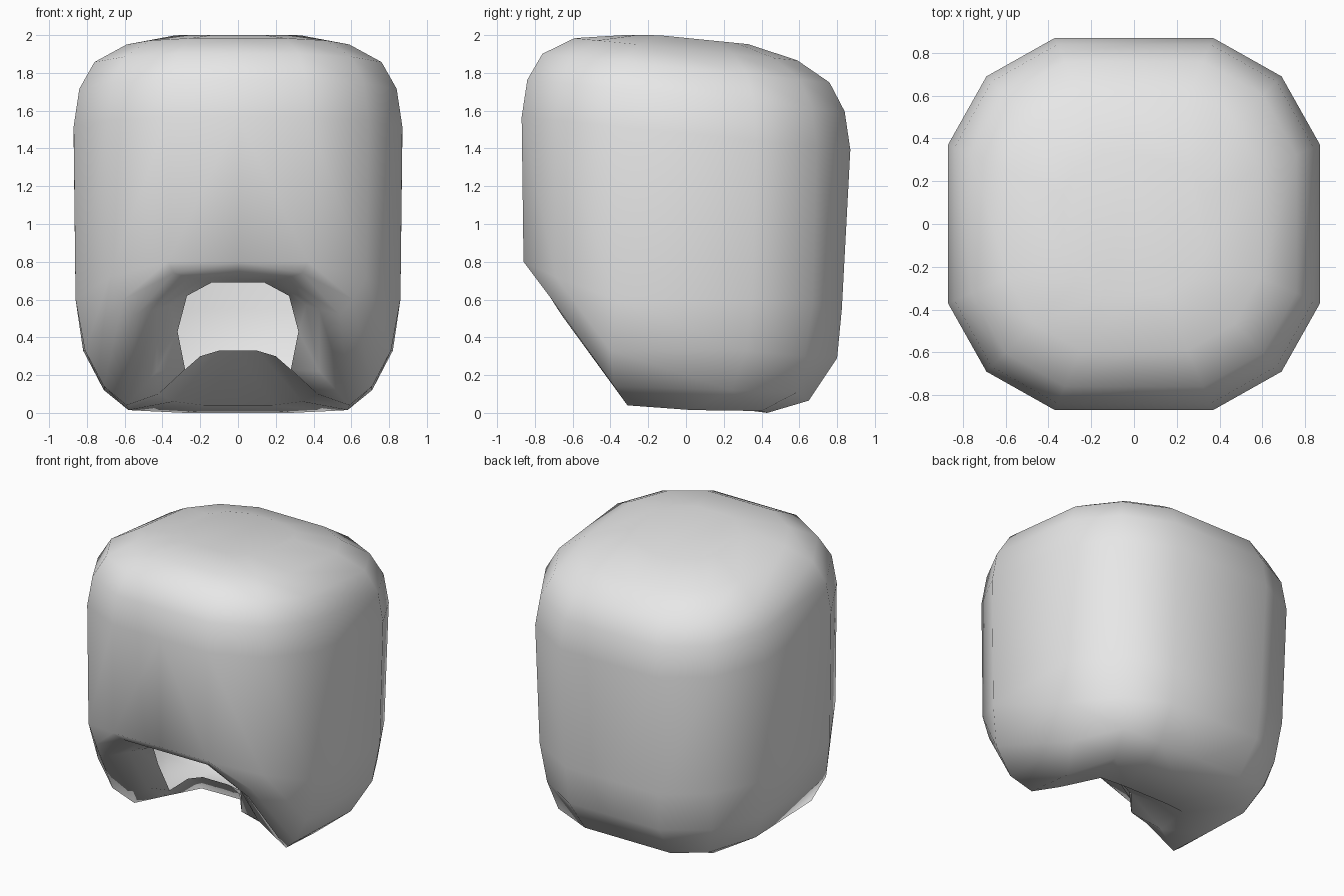
import bpy
import bmesh

if "Cube" in bpy.data.objects:
    bpy.data.objects.remove(bpy.data.objects["Cube"], do_unlink=True)

# One plain grey
grey = bpy.data.materials.new("light_grey")
grey.diffuse_color = (0.8, 0.8, 0.8, 1)
grey.use_nodes = True
grey.node_tree.nodes["Principled BSDF"].inputs["Base Color"].default_value = (0.8, 0.8, 0.8, 1)

# Left half of the twelve-sided plan, from front centre to back centre
PLAN = [(0, -.87), (.37, -.87), (.69, -.69), (.87, -.37),
        (.87, .37), (.69, .69), (.37, .87), (0, .87)]

# Rounded crown: radius and height of each ring, leaning down to the back
CROWN = [(.33, 1.985), (.59, 1.925), (.76, 1.825), (.84, 1.68), (.87, 1.48)]
rows = [[(x * r / .87, y * r / .87, min(2.0, z - .1 * y * r / .87)) for x, y in PLAN]
        for r, z in CROWN]

# Lower wall, underside and the recess that folds in to the opening
rows += [
    [(0, -.86, .80), (.37, -.86, .80), (.68, -.69, .72), (.86, -.37, .60),
     (.86, .35, .60), (.67, .67, .58), (.36, .825, .55), (0, .825, .55)],
    [(0, -.80, .74), (.34, -.80, .74), (.61, -.71, .60), (.81, -.40, .33),
     (.82, .32, .33), (.64, .63, .30), (.35, .80, .29), (0, .80, .29)],
    [(0, -.74, .715), (.26, -.74, .715), (.54, -.66, .52), (.71, -.38, .14),
     (.71, .24, .12), (.58, .59, .11), (.33, .65, .065), (0, .65, .065)],
    [(0, -.69, .70), (.20, -.69, .70), (.43, -.60, .55), (.59, -.31, .04),
     (.58, .03, .015), (.49, .40, .01), (.28, .43, .0), (0, .43, .0)],
    [(0, -.65, .695), (.17, -.65, .695), (.36, -.57, .57), (.43, -.39, .22),
     (.42, -.23, .10), (.34, .08, .06), (.18, .12, .04), (0, .12, .04)],
    [(0, -.62, .69), (.14, -.62, .69), (.27, -.56, .62), (.32, -.43, .43),
     (.28, -.36, .23), (.20, -.27, .30), (.10, -.25, .33), (0, -.25, .33)],
]

# Stitch the rows into a half shell, with a flat cap on the crown
bm = bmesh.new()
grid = [[bm.verts.new(p) for p in row] for row in rows]
bm.faces.new(grid[0])
for upper, lower in zip(grid, grid[1:]):
    for i in range(len(PLAN) - 1):
        bm.faces.new((upper[i], lower[i], lower[i + 1], upper[i + 1]))
bm.normal_update()
mesh = bpy.data.meshes.new("rounded_shell")
bm.to_mesh(mesh)
bm.free()
mesh.materials.append(grey)
for face in mesh.polygons:
    face.use_smooth = True

# Mirror to the full shell
shell = bpy.data.objects.new("rounded_shell", mesh)
bpy.context.collection.objects.link(shell)
mirror = shell.modifiers.new("mirror", 'MIRROR')
mirror.use_axis[0] = True
mirror.use_clip = True
mirror.merge_threshold = 0.001
